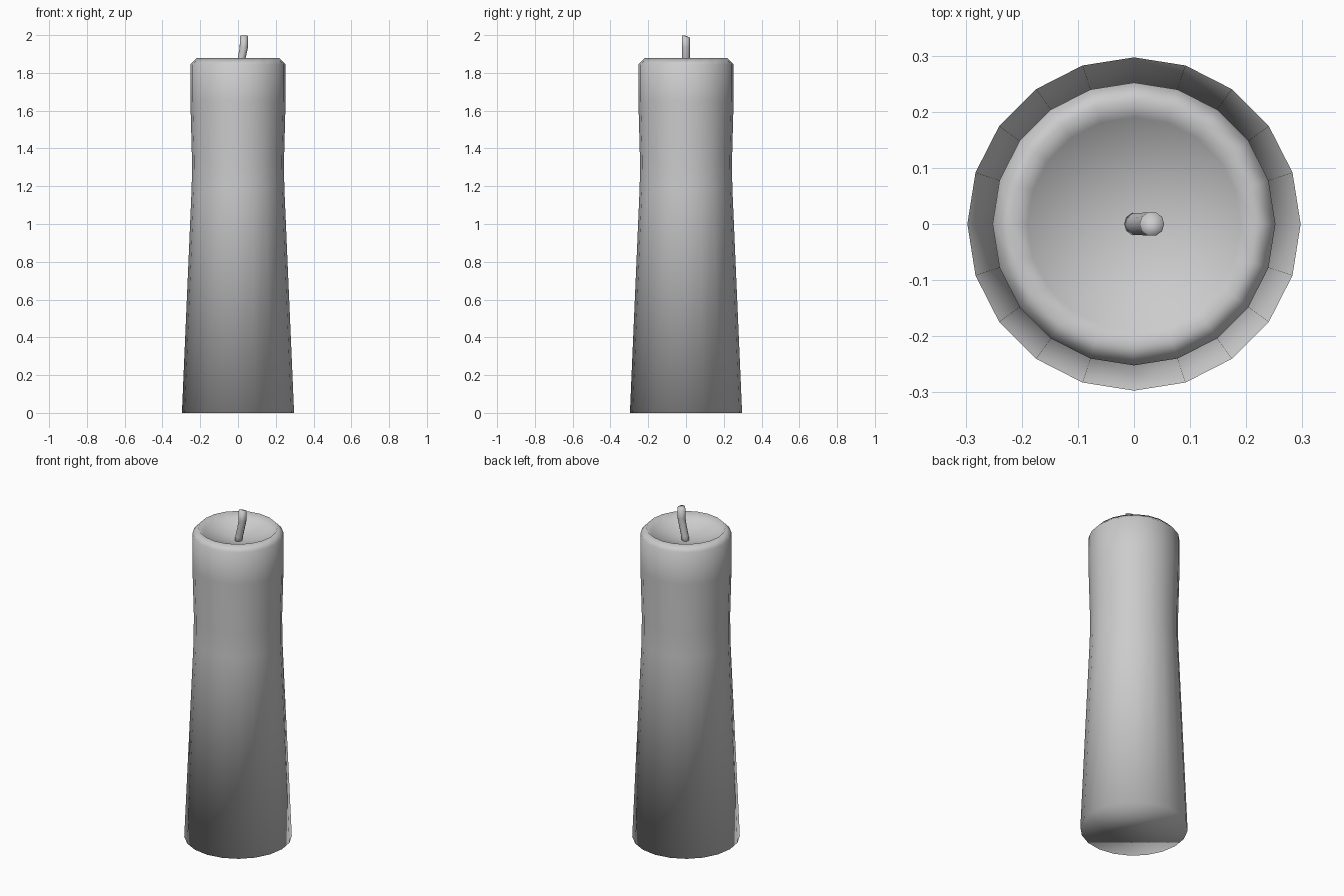
import bpy, bmesh, math
from mathutils import Vector

if "Cube" in bpy.data.objects:
    bpy.data.objects.remove(bpy.data.objects["Cube"])


def skin(name, rings, bottom, top):
    """Skin a stack of equal rings; close each end with a fan to a point."""
    bm = bmesh.new()
    loops = [[bm.verts.new(p) for p in ring] for ring in rings]
    n = len(loops[0])
    for a, b in zip(loops, loops[1:]):
        for i in range(n):
            j = (i + 1) % n
            bm.faces.new((a[i], a[j], b[j], b[i]))
    if bottom is None:
        bm.faces.new(loops[0][::-1])
    else:
        c = bm.verts.new(bottom)
        for i in range(n):
            bm.faces.new((loops[0][(i + 1) % n], loops[0][i], c))
    c = bm.verts.new(top)
    for i in range(n):
        bm.faces.new((loops[-1][i], loops[-1][(i + 1) % n], c))
    bmesh.ops.recalc_face_normals(bm, faces=bm.faces)
    for f in bm.faces:
        f.smooth = True
    me = bpy.data.meshes.new(name)
    bm.to_mesh(me)
    bm.free()
    ob = bpy.data.objects.new(name, me)
    bpy.context.collection.objects.link(ob)
    return ob


def ring(cx, cy, z, r, n, tilt=0.0):
    pts = []
    for i in range(n):
        a = 2 * math.pi * i / n
        x, y = r * math.cos(a), r * math.sin(a)
        pts.append(Vector((cx + x, cy + y, z + tilt * y)))
    return pts


# Wax body: tapered 20-sided pillar, bevelled rim, dished top
profile = [(0.297, 0), (0.245, 1.2), (0.244, 1.35), (0.252, 1.65),
           (0.252, 1.845), (0.218, 1.88), (0.19, 1.845)]
skin("candle_body", [ring(0, 0, z, r, 20) for r, z in profile],
     None, (0, 0, 1.80))

# Wick: thin bent stem with a slanted tip
path = [(0.0, 0, 1.78, 0.021, 0), (0.008, 0, 1.83, 0.021, 0),
        (0.021, 0, 1.885, 0.021, 0), (0.031, 0, 1.935, 0.022, 0),
        (0.032, 0, 1.993, 0.022, -0.3)]
skin("wick", [ring(x, y, z, r, 10, t) for x, y, z, r, t in path],
     (0.0, 0, 1.78), (0.032, 0, 1.996))
